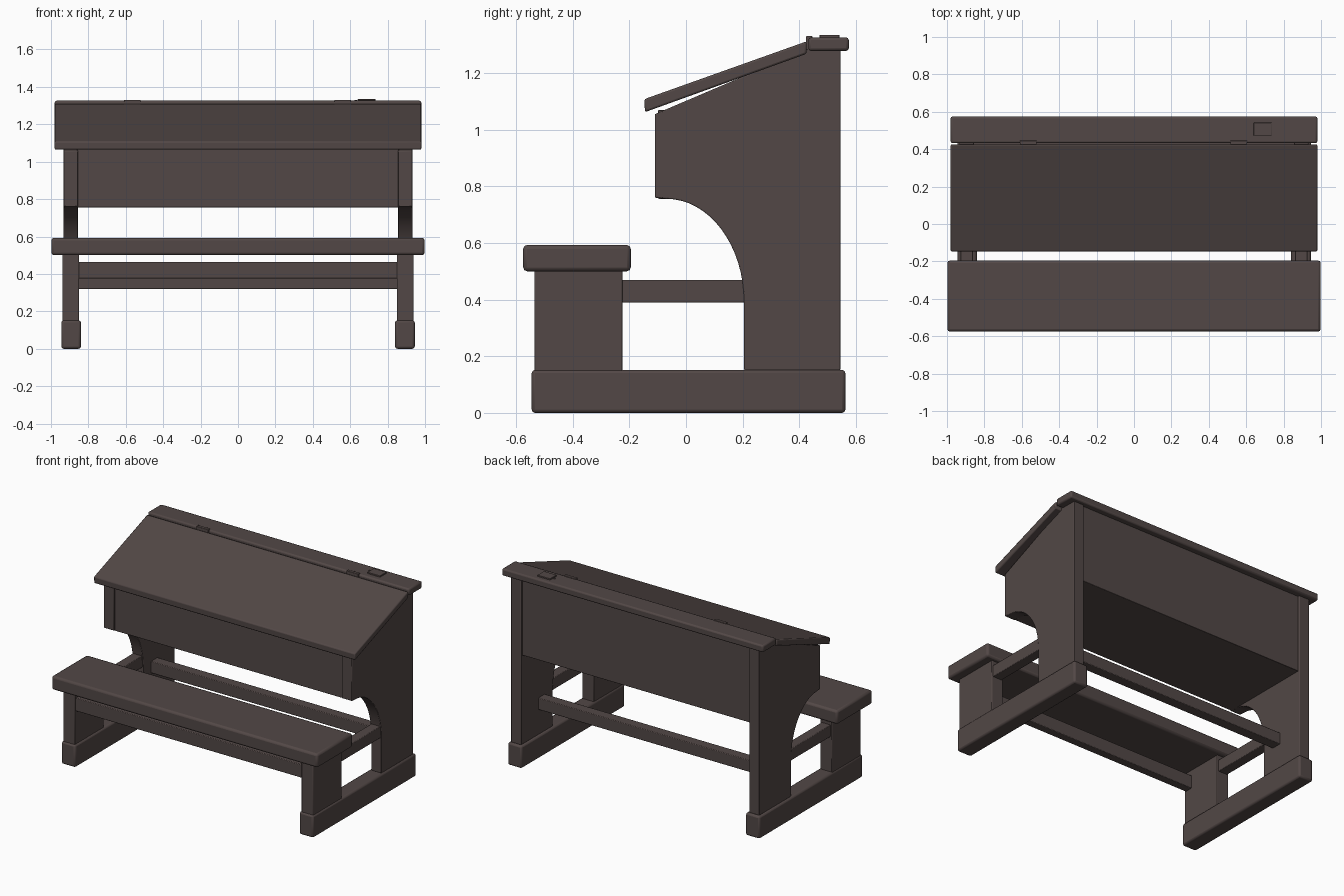
import bpy, bmesh, math

if "Cube" in bpy.data.objects:
    bpy.data.objects.remove(bpy.data.objects["Cube"])

wood = bpy.data.materials.new("dark_brown_wood")
wood.diffuse_color = (0.085, 0.064, 0.061, 1)
wood.use_nodes = True
wood.node_tree.nodes["Principled BSDF"].inputs["Base Color"].default_value = wood.diffuse_color


def finish(ob, bevel):
    ob.data.materials.append(wood)
    if bevel:
        m = ob.modifiers.new("soft_edges", 'BEVEL')
        m.width = bevel
        m.segments = 2
        m.limit_method = 'ANGLE'
        m.angle_limit = math.radians(40)
    bpy.ops.object.select_all(action='DESELECT')
    ob.select_set(True)
    bpy.context.view_layer.objects.active = ob
    bpy.ops.object.shade_smooth_by_angle(angle=math.radians(30))


def slab(name, profile, x0, x1, bevel=0.008):
    """Extrude a (y, z) profile along x."""
    bm = bmesh.new()
    a = [bm.verts.new((x0, y, z)) for y, z in profile]
    b = [bm.verts.new((x1, y, z)) for y, z in profile]
    bm.faces.new(a)
    bm.faces.new(b[::-1])
    n = len(a)
    for i in range(n):
        j = (i + 1) % n
        bm.faces.new((a[j], a[i], b[i], b[j]))
    bmesh.ops.recalc_face_normals(bm, faces=bm.faces)
    me = bpy.data.meshes.new(name)
    bm.to_mesh(me)
    bm.free()
    ob = bpy.data.objects.new(name, me)
    bpy.context.collection.objects.link(ob)
    finish(ob, bevel)
    return ob


def box(name, x0, x1, y0, y1, z0, z1, bevel=0.008):
    return slab(name, [(y0, z0), (y1, z0), (y1, z1), (y0, z1)], x0, x1, bevel)


# Side panel outline with a quarter-ellipse knee cutout
side = [(0.205, 0.15), (0.545, 0.15), (0.545, 1.285), (0.43, 1.285),
        (-0.11, 1.055), (-0.11, 0.76)]
for i in range(17):
    t = math.pi / 2 * (1 - i / 16)
    side.append((-0.07 + 0.275 * math.cos(t), 0.39 + 0.366 * math.sin(t)))

# Mirrored end frames
for s, tag in ((-1, "left"), (1, "right")):
    def span(a, b):
        return sorted((s * a, s * b))
    box("foot_" + tag, *span(0.84, 0.945), -0.545, 0.563, 0, 0.152, 0.012)
    box("seat_post_" + tag, *span(0.85, 0.938), -0.535, -0.225, 0.145, 0.505, 0.005)
    box("side_bar_" + tag, *span(0.86, 0.928), -0.23, 0.22, 0.39, 0.47, 0.004)
    slab("side_panel_" + tag, side, *span(0.855, 0.932), 0.004)

# Bench seat and long rails
box("seat", -0.998, 0.998, -0.575, -0.195, 0.5, 0.593, 0.014)
box("seat_rail", -0.86, 0.86, -0.525, -0.47, 0.375, 0.465, 0.004)
box("rear_rail", -0.86, 0.86, 0.29, 0.36, 0.32, 0.40, 0.004)

# Desk box between the side panels
box("front_panel", -0.86, 0.86, -0.098, -0.06, 0.755, 1.07, 0.003)
box("back_panel", -0.86, 0.86, 0.50, 0.533, 0.755, 1.285, 0.003)
box("desk_floor", -0.86, 0.86, -0.07, 0.51, 0.755, 0.785, 0.003)

# Sloping lid and flat rear ledge
slab("lid", [(-0.145, 1.062), (0.426, 1.268), (0.426, 1.312), (-0.147, 1.108)],
     -0.98, 0.98, 0.007)
box("rear_ledge", -0.98, 0.98, 0.432, 0.575, 1.278, 1.326, 0.01)

# Hinges and inkwell cover with its pin
for x, tag in ((-0.565, "left"), (0.56, "right")):
    box("hinge_" + tag, x - 0.045, x + 0.045, 0.424, 0.446, 1.27, 1.331, 0.003)
box("inkwell_cover", 0.64, 0.735, 0.472, 0.542, 1.32, 1.335, 0.002)
bpy.ops.mesh.primitive_cylinder_add(vertices=12, radius=0.007, depth=0.012,
                                    location=(0.63, 0.51, 1.325))
pin = bpy.context.object
pin.name = "inkwell_pin"
finish(pin, 0)
